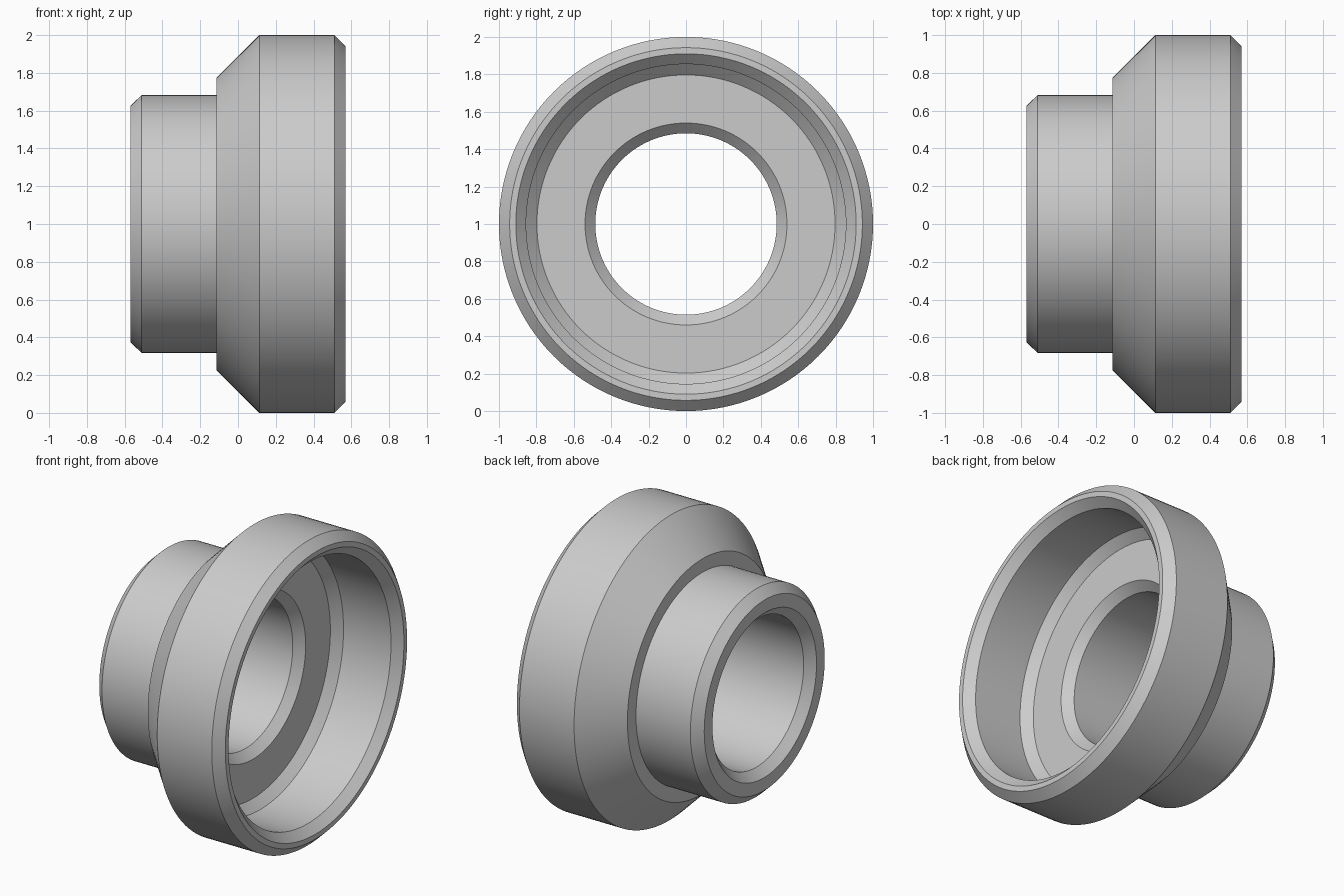
import bpy
import bmesh
import math
from mathutils import Matrix, Vector

cube = bpy.data.objects.get("Cube")
if cube:
    bpy.data.objects.remove(cube, do_unlink=True)

SEGMENTS = 128

# Plain grey metal
grey = bpy.data.materials.new("grey_metal")
grey.use_nodes = True
colour = (0.6, 0.6, 0.6, 1.0)
grey.diffuse_color = colour
grey.node_tree.nodes["Principled BSDF"].inputs["Base Color"].default_value = colour

# Closed cross-section as (position along x, radius)
profile = [
    # neck and collar outside, with chamfered edges
    (-0.57, 0.625), (-0.51, 0.683), (-0.115, 0.683),
    (-0.115, 0.772), (0.113, 1.0), (0.51, 1.0), (0.568, 0.943),
    # wide socket
    (0.568, 0.91), (0.513, 0.855), (0.168, 0.855), (0.113, 0.797),
    # through bore
    (0.113, 0.54), (0.058, 0.485), (-0.515, 0.485), (-0.57, 0.54),
]


def revolve(name, section, material):
    """Turn a closed section about the x axis."""
    bm = bmesh.new()
    rings = []
    for i in range(SEGMENTS):
        turn = Matrix.Rotation(2 * math.pi * i / SEGMENTS, 3, "X")
        rings.append([bm.verts.new(turn @ Vector((x, 0, r))) for x, r in section])
    for i, ring in enumerate(rings):
        following = rings[(i + 1) % SEGMENTS]
        for j in range(len(section)):
            k = (j + 1) % len(section)
            bm.faces.new((ring[j], ring[k], following[k], following[j]))
    bmesh.ops.recalc_face_normals(bm, faces=bm.faces)
    mesh = bpy.data.meshes.new(name)
    bm.to_mesh(mesh)
    bm.free()
    mesh.materials.append(material)
    obj = bpy.data.objects.new(name, mesh)
    bpy.context.collection.objects.link(obj)
    return obj


# Flanged bushing, axis along x, resting on the ground
bushing = revolve("flanged_bushing", profile, grey)
bushing.location.z = 1.0

bpy.ops.object.select_all(action="DESELECT")
bushing.select_set(True)
bpy.context.view_layer.objects.active = bushing
bpy.ops.object.shade_smooth_by_angle(angle=math.radians(25))
